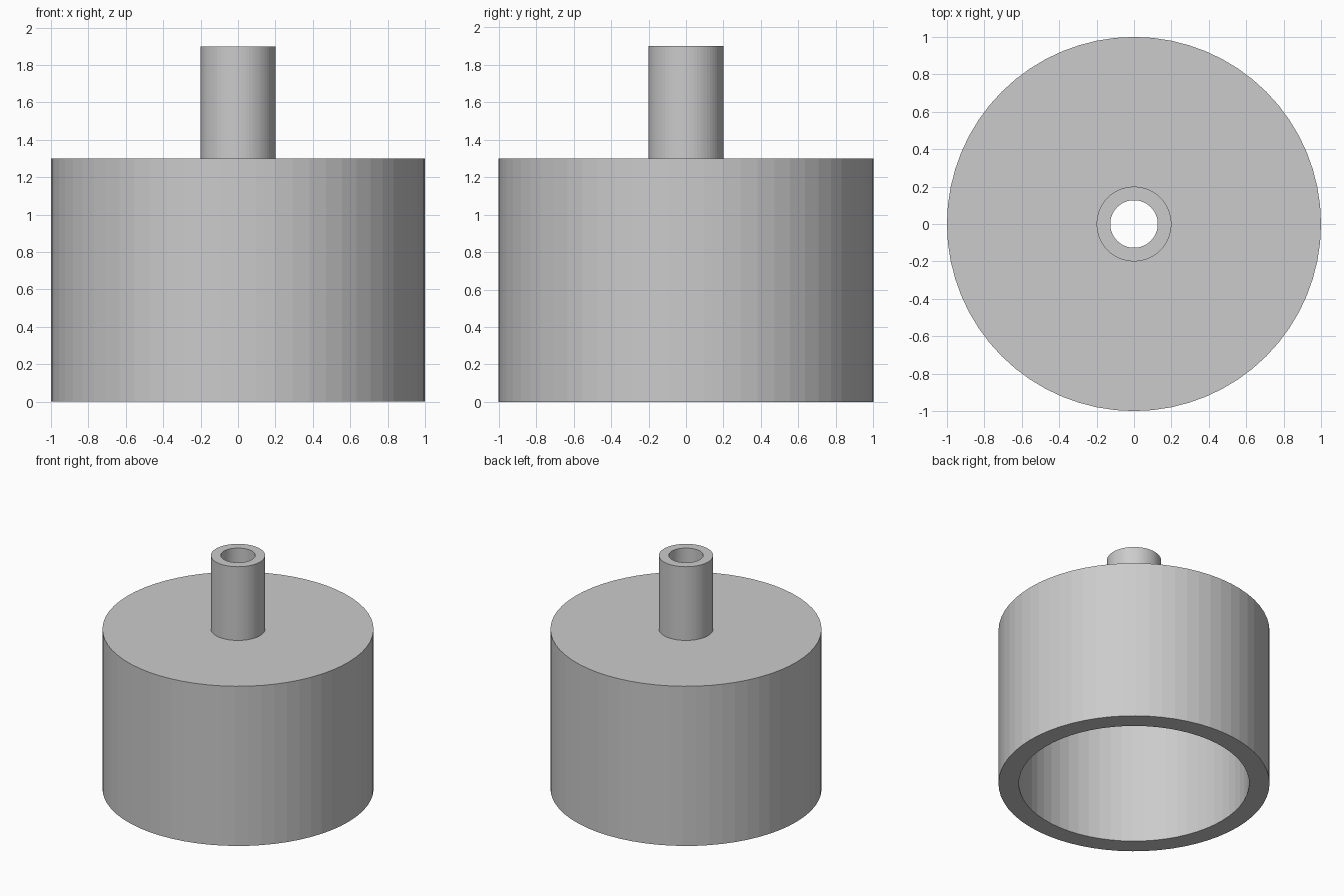
import bpy, bmesh
from math import cos, sin, tau

if "Cube" in bpy.data.objects:
    bpy.data.objects.remove(bpy.data.objects["Cube"])

SIDES = 64

def lathe(name, profile):
    """Revolve a closed (radius, height) profile around z."""
    bm = bmesh.new()
    rings = [[bm.verts.new((r * cos(tau * i / SIDES), r * sin(tau * i / SIDES), z))
              for i in range(SIDES)] for r, z in profile]
    for k, a in enumerate(rings):
        b = rings[(k + 1) % len(rings)]
        for i in range(SIDES):
            j = (i + 1) % SIDES
            bm.faces.new((a[i], a[j], b[j], b[i]))
    bmesh.ops.recalc_face_normals(bm, faces=bm.faces)
    mesh = bpy.data.meshes.new(name)
    bm.to_mesh(mesh)
    bm.free()
    obj = bpy.data.objects.new(name, mesh)
    bpy.context.collection.objects.link(obj)
    return obj

# Hollow cup, open below, with a pierced lid and a tubular neck
lathe("cup_with_neck", [
    (1.0, 0.0), (1.0, 1.3), (0.2, 1.3), (0.2, 1.9),      # outside
    (0.127, 1.9), (0.127, 1.15), (0.85, 1.15), (0.85, 0.0),  # inside
])
